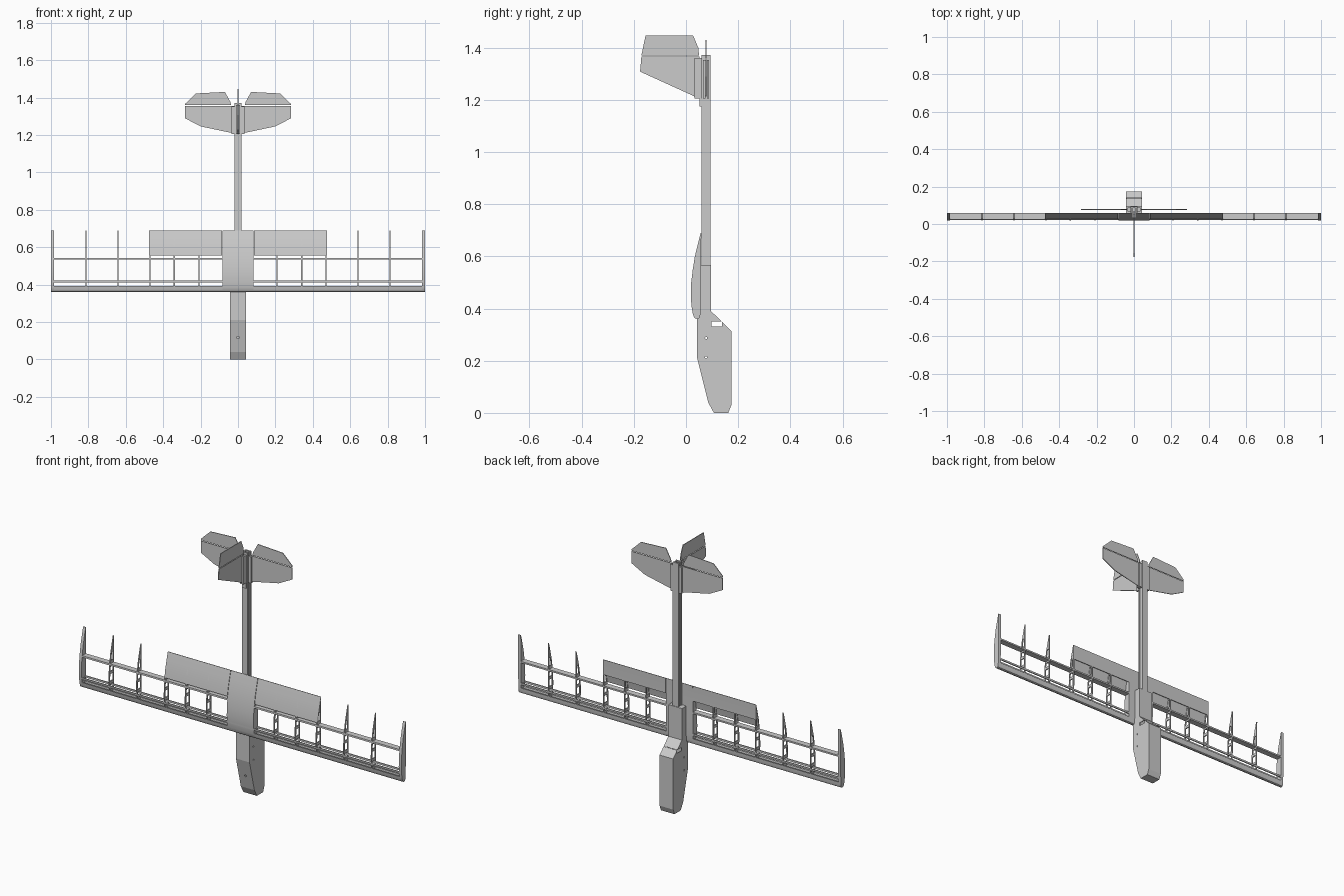
import bpy, bmesh
from mathutils import Vector, Matrix

if "Cube" in bpy.data.objects:
    bpy.data.objects.remove(bpy.data.objects["Cube"])


def prism(name, pts, a, b, axis='x', smooth=False):
    """Extrude a polygon from a to b. axis x: pts are (y, z); axis y: pts are (x, z)."""
    def place(p, t):
        return (t, p[0], p[1]) if axis == 'x' else (p[0], t, p[1])
    bm = bmesh.new()
    lo = [bm.verts.new(place(p, a)) for p in pts]
    hi = [bm.verts.new(place(p, b)) for p in pts]
    n = len(pts)
    bm.faces.new(lo)
    bm.faces.new(hi[::-1])
    for i in range(n):
        j = (i + 1) % n
        bm.faces.new((lo[i], hi[i], hi[j], lo[j]))
    bmesh.ops.recalc_face_normals(bm, faces=bm.faces)
    me = bpy.data.meshes.new(name)
    bm.to_mesh(me)
    bm.free()
    ob = bpy.data.objects.new(name, me)
    bpy.context.collection.objects.link(ob)
    if smooth:
        bpy.ops.object.select_all(action='DESELECT')
        ob.select_set(True)
        bpy.context.view_layer.objects.active = ob
        bpy.ops.object.shade_smooth_by_angle(angle=0.45)
    return ob


def box(name, x0, x1, y0, y1, z0, z1):
    return prism(name, [(y0, z0), (y1, z0), (y1, z1), (y0, z1)], x0, x1)


def cylinder(name, r, depth, loc, axis):
    bpy.ops.mesh.primitive_cylinder_add(vertices=16, radius=r, depth=depth, location=loc,
                                        rotation=(0, 1.5708, 0) if axis == 'x' else (1.5708, 0, 0))
    bpy.context.object.name = name
    return bpy.context.object


def cut(ob, cutter):
    mod = ob.modifiers.new("cut", 'BOOLEAN')
    mod.operation = 'DIFFERENCE'
    mod.solver = 'EXACT'
    mod.object = cutter
    bpy.context.view_layer.objects.active = ob
    bpy.ops.object.modifier_apply(modifier=mod.name)
    bpy.data.objects.remove(cutter)


# Airfoil: height z, upper surface y, lower surface y
FOIL = [(.36, .042, .046), (.363, .034, .051), (.37, .029, .054), (.385, .025, .056),
        (.41, .021, .057), (.45, .0185, .058), (.50, .020, .058), (.55, .026, .058),
        (.60, .034, .058), (.65, .046, .058), (.69, .0565, .059)]


def foil(z):
    for (z0, f0, b0), (z1, f1, b1) in zip(FOIL, FOIL[1:]):
        if z <= z1:
            t = (z - z0) / (z1 - z0)
            return f0 + (f1 - f0) * t, b0 + (b1 - b0) * t
    return FOIL[-1][1:]


def section(name, x0, x1, za, zb, skin=None, t=.004):
    """Piece of the airfoil between two stations; skin keeps only the upper or lower strip."""
    zs = [za] + [p[0] for p in FOIL if za < p[0] < zb] + [zb]
    up, low = [], []
    for z in zs:
        f, b = foil(z)
        if skin == 'upper':
            b = min(f + t, b)
        elif skin == 'lower':
            f = max(b - t, f)
        up.append((f, z))
        low.append((b, z))
    return prism(name, up + low[::-1], x0, x1, smooth=True)


# Wing centre panel and full-span edge and spars
section("wing_centre", -.083, .083, .36, .69)
section("leading_edge", -1, 1, .36, .374)
for side in ('upper', 'lower'):
    section(side + "_leading_sheet", -1, 1, .374, .392, side, .007)
    section(side + "_main_spar", -1, 1, .411, .421, side, .006)
section("rear_spar", -.985, .985, .534, .543)

for s, tag in ((-1, "left"), (1, "right")):
    # Open ribs with lightening holes
    for i, x in enumerate((.209, .341, .471, .642, .813)):
        a, b = s * x - .003, s * x + .003
        name = f"{tag}_rib_{i + 1}"
        for za, zb in ((.37, .40), (.43, .445), (.485, .50), (.525, .56), (.605, .69)):
            section(name + "_web", a, b, za, zb)
        for za, zb in ((.40, .43), (.445, .485), (.50, .525), (.56, .605)):
            for side in ('upper', 'lower'):
                section(name + "_cap", a, b, za, zb, side, .006)
    # Wing tip
    section(tag + "_wing_tip", s * .984, s * 1.0, .36, .69)
    # Trailing edge sheeting, hollow inside
    a, b = sorted((s * .085, s * .475))
    section(tag + "_trailing_sheet_upper", a, b, .555, .69, 'upper', .003)
    section(tag + "_trailing_sheet_lower", a, b, .605, .69, 'lower', .003)

# Nose pod: hollow box with tapered nose
POD = [(.107, 0), (.162, 0), (.174, .03), (.174, .314), (.096, .39), (.096, .567),
       (.058, .567), (.058, .40), (.042, .375), (.042, .212), (.085, .04)]
INNER = [(.11, .005), (.160, .005), (.169, .032), (.169, .312), (.091, .387), (.091, .56),
         (.063, .56), (.063, .40), (.047, .372), (.047, .213), (.09, .042)]
pod = prism("nose_pod", POD, -.042, .042)
cut(pod, prism("pod_cavity", INNER, -.038, .038))
cut(pod, box("window_cutter", -.1, .1, .098, .138, .332, .350))
for z in (.287, .213):
    cut(pod, cylinder("side_hole_cutter", .004, .2, (0, .077, z), 'x'))
cut(pod, cylinder("nose_hole_cutter", .006, .06, (0, .06, .117), 'y'))

# Tail boom: front and back strips on recessed side strips
box("boom_front", -.018, .018, .059, .067, .42, 1.372)
box("boom_back", -.018, .018, .085, .093, .42, 1.372)
for s, tag in ((-1, "left"), (1, "right")):
    a, b = sorted((s * .009, s * .014))
    box(tag + "_boom_side", a, b, .067, .085, .42, 1.372)

# Fin, rudder and their mounting rails
prism("fin", [(.052, 1.366), (-.171, 1.366), (-.176, 1.308), (.035, 1.212), (.052, 1.205)],
      -.002, .002)
prism("rudder", [(-.171, 1.37), (-.155, 1.447), (.027, 1.447), (.047, 1.40), (.05, 1.37)],
      -.002, .002)
for s, tag in ((-1, "left"), (1, "right")):
    a, b = sorted((s * .003, s * .011))
    box(tag + "_fin_rail", a, b, .032, .059, 1.205, 1.36)
box("tail_stop", -.013, .013, .052, .060, 1.175, 1.205)

# Tailplane halves, elevators and their rails
for s, tag in ((-1, "left"), (1, "right")):
    tail = [(.020, 1.212), (.04, 1.212), (.2, 1.246), (.283, 1.289), (.283, 1.355), (.020, 1.355)]
    elev = [(.037, 1.359), (.283, 1.359), (.283, 1.366), (.225, 1.422), (.07, 1.43), (.04, 1.375)]
    prism(tag + "_tailplane", [(s * x, z) for x, z in tail], .075, .079, 'y')
    prism(tag + "_elevator", [(s * x, z) for x, z in elev], .075, .079, 'y')
    a, b = sorted((s * .016, s * .035))
    box(tag + "_tail_rail_front", a, b, .066, .074, 1.205, 1.352)
    box(tag + "_tail_rail_back", a, b, .080, .088, 1.205, 1.352)
